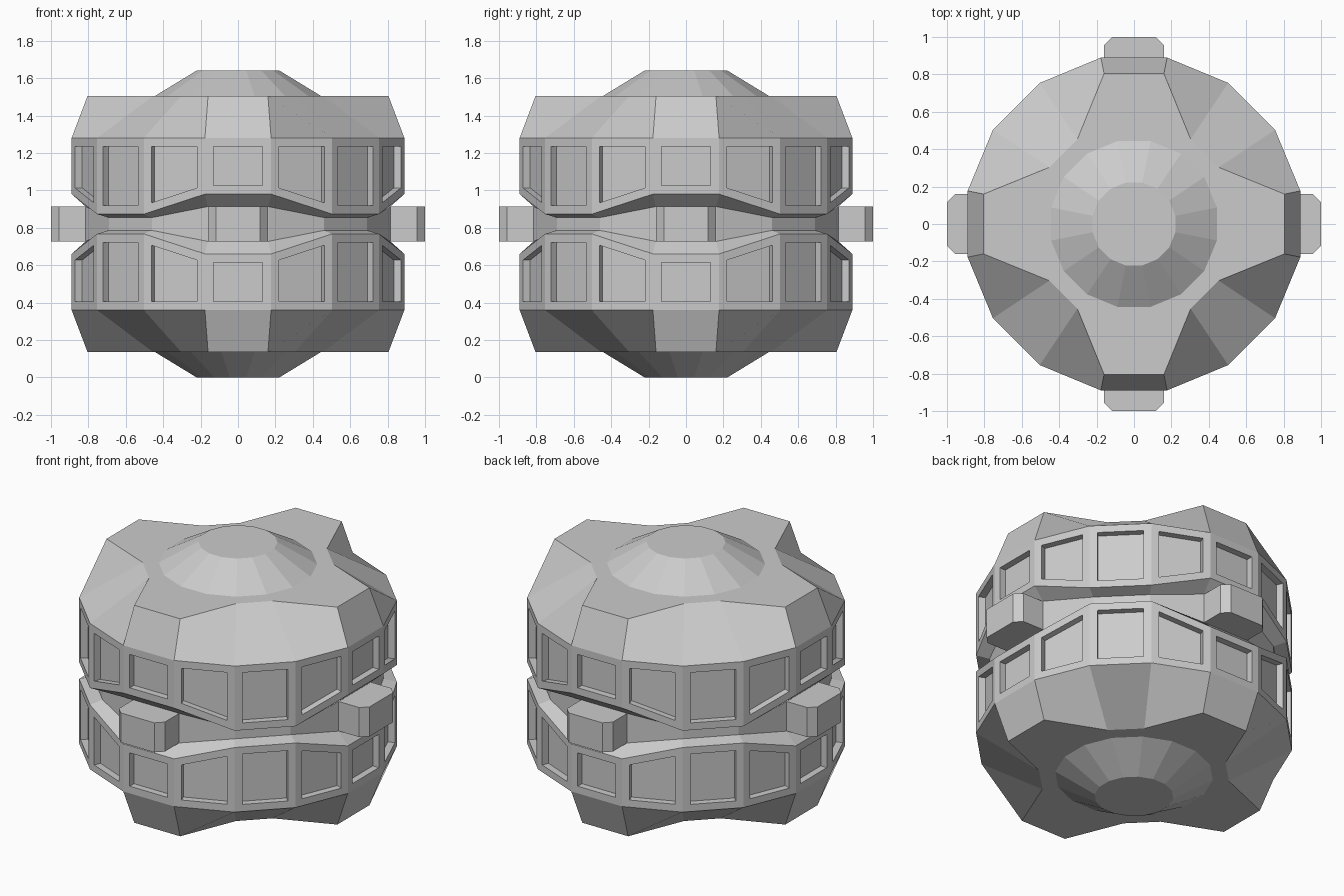
import bpy, bmesh
from math import sin, cos, pi

if "Cube" in bpy.data.objects:
    bpy.data.objects.remove(bpy.data.objects["Cube"])

SIDES = 16
MID = 0.82  # height of the mirror plane


def is_arm(k):
    return k % 4 in (0, 3)


def add_object(name, bm):
    mesh = bpy.data.meshes.new(name)
    bm.to_mesh(mesh)
    bm.free()
    obj = bpy.data.objects.new(name, mesh)
    obj.location.z = MID
    bpy.context.collection.objects.link(obj)
    return obj


def ring(bm, arm, diagonal):
    """16-sided ring; (radius, z) differ between arm and diagonal corners."""
    verts = []
    for k in range(SIDES):
        r, z = arm if is_arm(k) else diagonal
        a = (k + 0.5) * 2 * pi / SIDES
        verts.append(bm.verts.new((r * cos(a), r * sin(a), z)))
    return verts


def bridge(bm, upper, lower):
    return [bm.faces.new((upper[k], lower[k], lower[(k + 1) % SIDES], upper[(k + 1) % SIDES]))
            for k in range(SIDES)]


# Faceted shell half, mirrored to make the lower half
bm = bmesh.new()
profile = [
    ((0.226, 0.82), (0.226, 0.82)),    # cap
    ((0.452, 0.685), (0.452, 0.685)),  # dome foot
    ((0.82, 0.685), (0.545, 0.685)),   # cross-shaped plateau
    ((0.907, 0.46), (0.907, 0.46)),    # wall top
    ((0.907, 0.16), (0.907, 0.053)),   # wavy wall bottom
    ((0.83, 0.093), (0.83, 0.034)),    # bevel into the groove
]
rings = [ring(bm, *p) for p in profile]
bm.faces.new(rings[0])
bands = [bridge(bm, a, b) for a, b in zip(rings, rings[1:])]

# Recessed window panels
panels = bands[3]
bm.normal_update()
bmesh.ops.inset_individual(bm, faces=panels, thickness=0.045, use_even_offset=True)
bm.normal_update()
for face in bmesh.ops.extrude_discrete_faces(bm, faces=panels)["faces"]:
    face.normal_update()
    bmesh.ops.translate(bm, verts=list(face.verts), vec=face.normal * -0.042)
shell = add_object("shell", bm)
mirror = shell.modifiers.new("Mirror", 'MIRROR')
mirror.use_axis = (False, False, True)
mirror.use_mirror_merge = False

# Core drum visible in the groove
bm = bmesh.new()
top = ring(bm, (0.83, 0.11), (0.83, 0.05))
bottom = ring(bm, (0.83, -0.11), (0.83, -0.05))
bridge(bm, top, bottom)
add_object("core", bm)

# Four chamfered lugs around the groove
outline = [(0.78, -0.16), (0.957, -0.16), (1.0, -0.117), (1.0, 0.117), (0.957, 0.16), (0.78, 0.16)]
for i in range(4):
    bm = bmesh.new()
    base = bm.faces.new([bm.verts.new((x, y, -0.093)) for x, y in outline])
    ext = bmesh.ops.extrude_face_region(bm, geom=[base])["geom"]
    bmesh.ops.translate(bm, vec=(0, 0, 0.186),
                        verts=[g for g in ext if isinstance(g, bmesh.types.BMVert)])
    bmesh.ops.recalc_face_normals(bm, faces=bm.faces)
    lug = add_object(f"lug_{i + 1}", bm)
    lug.rotation_euler.z = i * pi / 2
